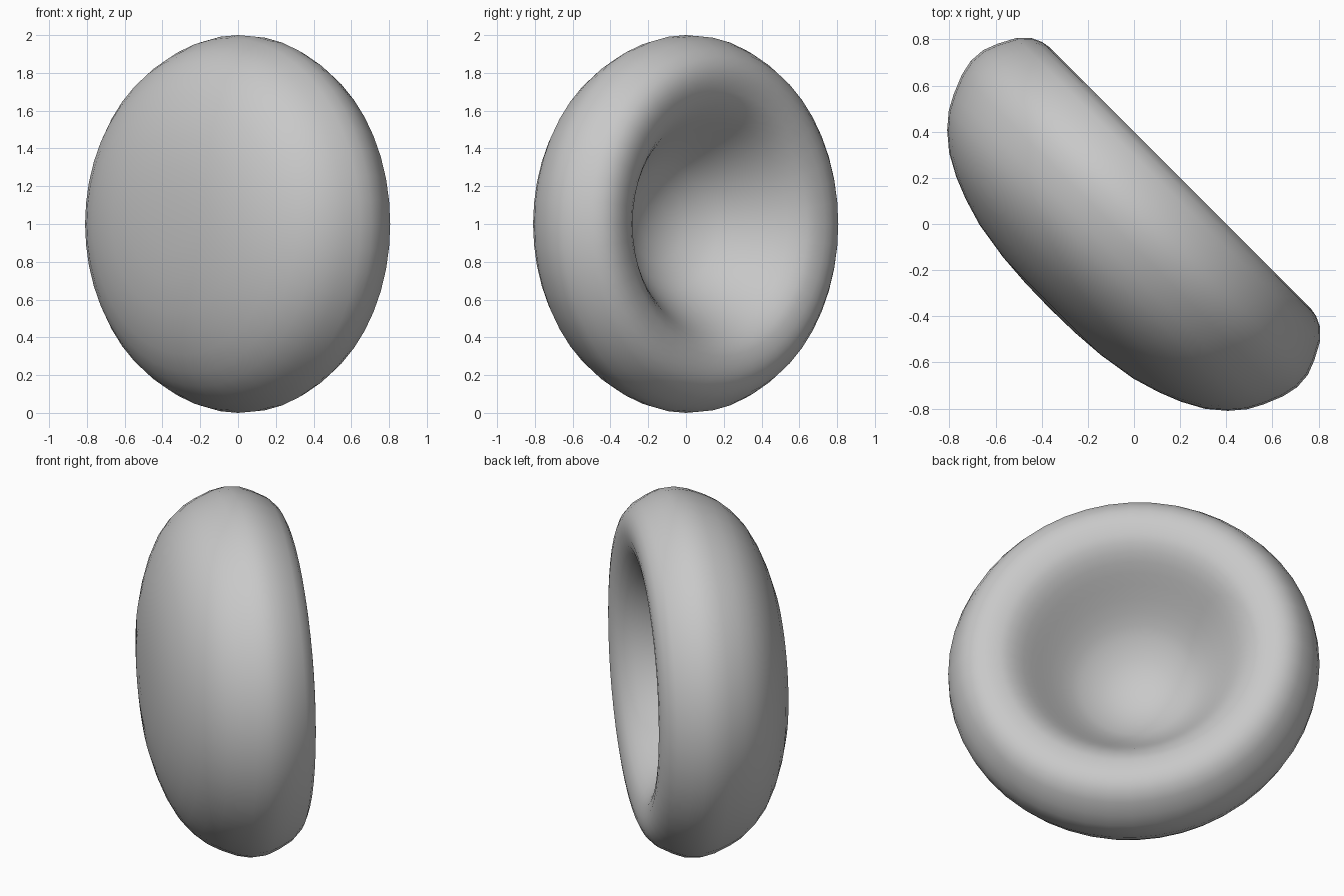
import bpy, bmesh
from math import radians, tau
from mathutils import Matrix

cube = bpy.data.objects.get("Cube")
if cube:
    bpy.data.objects.remove(cube, do_unlink=True)

grey = bpy.data.materials.new("soft grey")
grey.use_nodes = True
colour = (0.58, 0.58, 0.58, 1)
grey.diffuse_color = colour
grey.node_tree.nodes["Principled BSDF"].inputs["Base Color"].default_value = colour

# Half section (radius, height): domed back, round rim, then the soft dent
dome = [(0, -.517), (.15, -.514), (.3, -.503), (.47, -.476), (.59, -.44),
        (.69, -.4), (.785, -.348), (.86, -.285), (.915, -.22), (.95, -.155)]
rim = [(.985, -.07), (1, 0), (.995, .07), (.97, .135), (.93, .21),
       (.885, .255), (.84, .276), (.8, .283), (.76, .282)]
dent = [(.7, .27), (.66, .25), (.62, .22), (.58, .178), (.54, .127),
        (.5, .073), (.45, .006), (.4, -.055), (.35, -.108), (.3, -.15),
        (.2, -.21), (.1, -.24), (0, -.25)]

# Lathe the section into a closed disc
bm = bmesh.new()
verts = [bm.verts.new((r, 0, h)) for r, h in dome + rim + dent]
edges = [bm.edges.new(pair) for pair in zip(verts, verts[1:])]
bmesh.ops.spin(bm, geom=verts + edges, cent=(0, 0, 0), axis=(0, 0, 1),
               angle=tau, steps=48)
bmesh.ops.remove_doubles(bm, verts=bm.verts, dist=0.0005)
bmesh.ops.recalc_face_normals(bm, faces=bm.faces)

# Stand it on edge with the dent turned to the back left
bm.transform(Matrix.Translation((0, 0, 1))
             @ Matrix.Rotation(radians(45), 4, "Z")
             @ Matrix.Rotation(radians(90), 4, "Y"))
for face in bm.faces:
    face.smooth = True

mesh = bpy.data.meshes.new("dented_disc")
bm.to_mesh(mesh)
bm.free()
mesh.materials.append(grey)
disc = bpy.data.objects.new("dented_disc", mesh)
bpy.context.collection.objects.link(disc)
